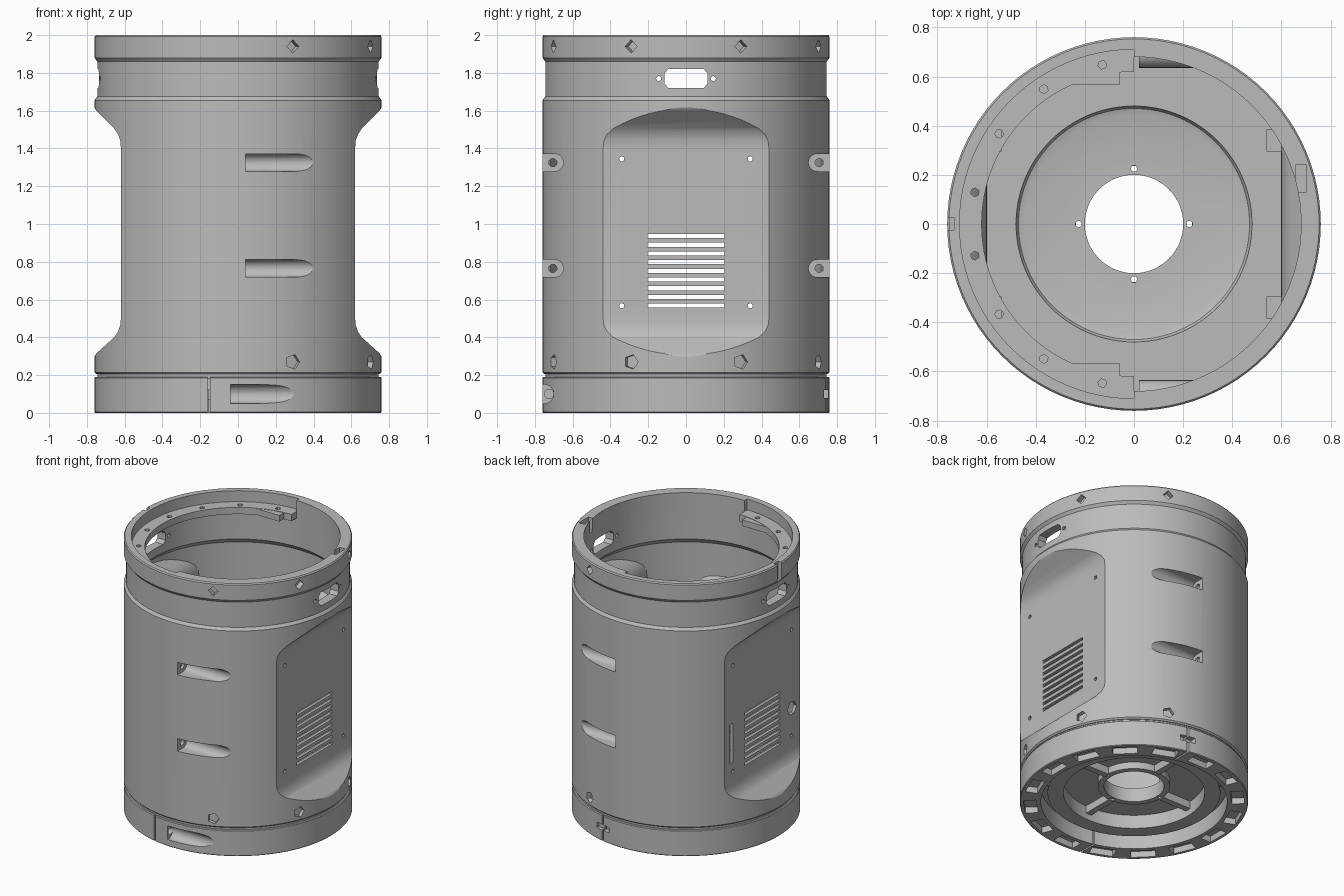
import bpy, bmesh
from math import pi, sin, cos, radians
from mathutils import Matrix, Vector

cube = bpy.data.objects.get("Cube")
if cube:
    bpy.data.objects.remove(cube, do_unlink=True)

grey = bpy.data.materials.new("housing_grey")
grey.use_nodes = True
grey.diffuse_color = (0.5, 0.5, 0.5, 1)
for node in grey.node_tree.nodes:
    if node.type == 'BSDF_PRINCIPLED':
        node.inputs["Base Color"].default_value = grey.diffuse_color


def finish(name, bm):
    bmesh.ops.recalc_face_normals(bm, faces=bm.faces[:])
    mesh = bpy.data.meshes.new(name)
    bm.to_mesh(mesh)
    bm.free()
    mesh.materials.append(grey)
    ob = bpy.data.objects.new(name, mesh)
    bpy.context.collection.objects.link(ob)
    return ob


def lathe(name, profile, start=0, angle=2 * pi):
    """Revolve a closed (radius, height) outline around z."""
    bm = bmesh.new()
    turn = Matrix.Rotation(start, 3, 'Z')
    vs = [bm.verts.new(turn @ Vector((r, 0, z))) for r, z in profile]
    es = [bm.edges.new((v, vs[i - 1])) for i, v in enumerate(vs)]
    full = angle > 6
    bmesh.ops.spin(bm, geom=vs + es, cent=(0, 0, 0), axis=(0, 0, 1), angle=angle,
                   steps=96 if full else 48, use_merge=full)
    bmesh.ops.remove_doubles(bm, verts=bm.verts[:], dist=1e-5)
    loose = [e for e in bm.edges if not e.link_faces]
    bmesh.ops.delete(bm, geom=loose, context='EDGES')
    if not full:
        bmesh.ops.holes_fill(bm, edges=[e for e in bm.edges if e.is_boundary], sides=0)
    return finish(name, bm)


def prism(name, outline, axis, lo, hi):
    """Extrude a flat outline along x or y."""
    bm = bmesh.new()
    place = {'x': lambda a, b, c: (c, a, b), 'y': lambda a, b, c: (a, c, b)}[axis]
    face = bm.faces.new([bm.verts.new(place(a, b, lo)) for a, b in outline])
    out = bmesh.ops.extrude_face_region(bm, geom=[face])
    shift = Vector(place(0, 0, hi - lo))
    for v in out["geom"]:
        if isinstance(v, bmesh.types.BMVert):
            v.co += shift
    return finish(name, bm)


def boxes(name, items):
    """Boxes given as (centre, size, turn about z)."""
    bm = bmesh.new()
    for centre, size, turn in items:
        m = Matrix.Rotation(turn, 4, 'Z') @ Matrix.Translation(centre) @ Matrix.Diagonal((*size, 1))
        bmesh.ops.create_cube(bm, size=1, matrix=m)
    return finish(name, bm)


def rods(name, items, axis='X', sides=12):
    """Straight rods given as (centre, radius, length, turn about z)."""
    bm = bmesh.new()
    for centre, radius, length, turn in items:
        tilt = Matrix.Rotation(pi / 2, 4, 'Y') if axis == 'X' else Matrix()
        m = Matrix.Rotation(turn, 4, 'Z') @ Matrix.Translation(centre) @ tilt
        bmesh.ops.create_cone(bm, cap_ends=True, segments=sides, radius1=radius,
                              radius2=radius, depth=length, matrix=m)
    return finish(name, bm)


def cut(target, *cutters):
    for cutter in cutters:
        mod = target.modifiers.new("cut", 'BOOLEAN')
        mod.operation, mod.solver, mod.object = 'DIFFERENCE', 'EXACT', cutter
        bpy.context.view_layer.update()
        deps = bpy.context.evaluated_depsgraph_get()
        mesh = bpy.data.meshes.new_from_object(target.evaluated_get(deps))
        target.modifiers.clear()
        target.data = mesh
        bpy.data.objects.remove(cutter, do_unlink=True)


def flat_cutter(side, inset=0.0):
    """Side recess: a straight flat with sloped, filleted ends."""
    curve = [(.77, .28), (.75, .315), (.70, .36), (.655, .40), (.635, .43), (.623, .465), (.62, .50),
             (.62, 1.40), (.623, 1.44), (.635, 1.475), (.655, 1.505), (.70, 1.55), (.75, 1.60), (.77, 1.635)]
    pts = [(side * (x - inset), z) for x, z in curve]
    return prism("flat_cutter", pts + [(side, 1.635), (side, .28)], 'y', -.9, .9)


def groove(side, z, x0, radius, depth=.695):
    """Round-bottomed groove running along x, open outwards."""
    arc = [(side * (depth - radius * cos(a)), z + radius * sin(a))
           for a in (radians(-90 + 15 * i) for i in range(13))]
    pts = arc + [(side * .9, z + radius), (side * .9, z - radius)]
    return prism("groove_cutter", pts, 'x', x0, .85)


GROOVES = [(s, z) for s in (-1, 1) for z in (.765, 1.325)]
SCREWS = [radians(a) for a in (-67.5, -22.5, 22.5, 67.5)]

# Main shell, with recessed sides and a matching hollow inside
body = lathe("body_shell", [(.48, .205), (.75, .205), (.76, .215), (.76, 1.655), (.745, 1.675), (.745, 1.86),
                            (.76, 1.88), (.76, 1.992), (.753, 2), (.48, 2)])
hollow = lathe("hollow_cutter", [(0, .25), (.72, .25), (.72, 1.62), (.68, 1.66), (.68, 2.1), (0, 2.1)])
cut(hollow, flat_cutter(1, .022), flat_cutter(-1, .022))
for s, z in GROOVES:
    cut(hollow, groove(s, z, .02, .06))
cut(body, flat_cutter(1), flat_cutter(-1), hollow)

# Grooves with screw holes at their blind ends
for s, z in GROOVES:
    cut(body, groove(s, z, .04, .046))
cut(body, rods("groove_holes", [((.02, s * .705, z), .022, .1, 0) for s, z in GROOVES]))

# Vents, panel screw holes and the two upper windows
vents = boxes("vent_cutter", [((0, 0, .568 + .046 * i), (1.8, .41, .022), 0) for i in range(9)])
holes = rods("panel_holes", [((0, s * .34, z), .014, 1.8, 0) for s in (-1, 1) for z in (.567, 1.345)], sides=8)
window_holes = rods("window_holes", [((0, s * .145, 1.77), .014, 1.8, 0) for s in (-1, 1)], sides=8)
quarter = [(.115, .025), (.095, .05), (-.095, .05), (-.115, .025)]
window = prism("window_cutter", [(y, 1.77 + z) for y, z in quarter] + [(-y, 1.77 - z) for y, z in quarter],
               'x', -.9, .9)
cut(body, vents, holes, window_holes, window)

# Slot and hexagonal hole found only on the -x side
cut(body, boxes("side_slot", [((-.65, .355, .775), (.3, .035, .29), 0)]),
    rods("hex_hole", [((-.65, -.345, .77), .05, .3, 0)], sides=6))

# Rim: half-round step, notches and radial screw holes
step = lathe("rim_step", [(.5, 1.92), (.71, 1.92), (.71, 2.1), (.5, 2.1)], pi / 2, pi)
cut(body, step,
    boxes("rim_notches", [((-.76, 0, 1.95), (.06, .05, .16), 0), ((.68, .185, 1.97), (.045, .11, .12), 0)]),
    rods("rim_holes", [((.765, 0, 1.94), .035, .1, a) for a in SCREWS], sides=4),
    rods("lower_holes", [((.78, 0, .27), .04, .1, a) for a in SCREWS], sides=5))

# Half-round ledge with a row of screw holes
ledge = lathe("rim_ledge", [(.62, 1.87), (.72, 1.87), (.72, 1.92), (.62, 1.92)], pi / 2, pi)
cut(ledge, rods("ledge_holes", [((.66, 0, 1.9), .018, .2, radians(101.25 + 22.5 * i)) for i in range(8)],
                axis='Z', sides=6))
tabs = boxes("ledge_tabs", [((-.16, s * .597, 1.895), (.2, .064, .045), 0) for s in (-1, 1)])

# Screw bosses behind the side panels
bosses = boxes("panel_bosses", [((sx * .57, sy * .34, z), (.06, .09, .09), 0)
                                for sx in (-1, 1) for sy in (-1, 1) for z in (.567, 1.345)])
cut(bosses, rods("boss_holes", [((0, s * .34, z), .014, 1.8, 0) for s in (-1, 1) for z in (.567, 1.345)], sides=8))

# Base ring with underside pockets, groove and two split seams
base = lathe("base_ring", [(.62, 0), (.755, 0), (.76, .005), (.76, .185), (.755, .19), (.62, .19)])
cut(base, boxes("base_pockets", [((.69, 0, 0), (.085, .165, .09), radians(22.5 * i)) for i in range(16)]),
    groove(-1, .1, -.04, .05, .75),
    rods("base_groove_hole", [((-.05, -.725, .1), .025, .08, 0)]),
    boxes("base_seams", [((s * .155, s * .75, .1), (.012, .3, .3), 0) for s in (-1, 1)]),
    boxes("seam_notches", [((.155, .745, .1), (.11, .07, .04), 0)]))

# Floor with raised underside collar and central opening
floor = lathe("floor_plate", [(.2, .12), (.24, .12), (.24, .17), (.47, .17), (.47, .07), (.575, .07), (.575, .12),
                              (.64, .12), (.64, .18), (.745, .18), (.745, .21), (.5, .21), (.48, .245),
                              (.47, .228), (.445, .22), (.2, .22)])
cut(floor, rods("floor_holes", [((.225, 0, .2), .014, .3, i * pi / 2) for i in range(4)], axis='Z', sides=6))

# Four spokes under the floor
spokes = boxes("floor_spokes", [((.355, 0, .145), (.24, .045, .06), i * pi / 2) for i in range(4)])

for ob in (body, ledge, tabs, bosses, base, floor, spokes):
    bpy.ops.object.select_all(action='DESELECT')
    ob.select_set(True)
    bpy.context.view_layer.objects.active = ob
    bpy.ops.object.shade_smooth_by_angle(angle=radians(25))
